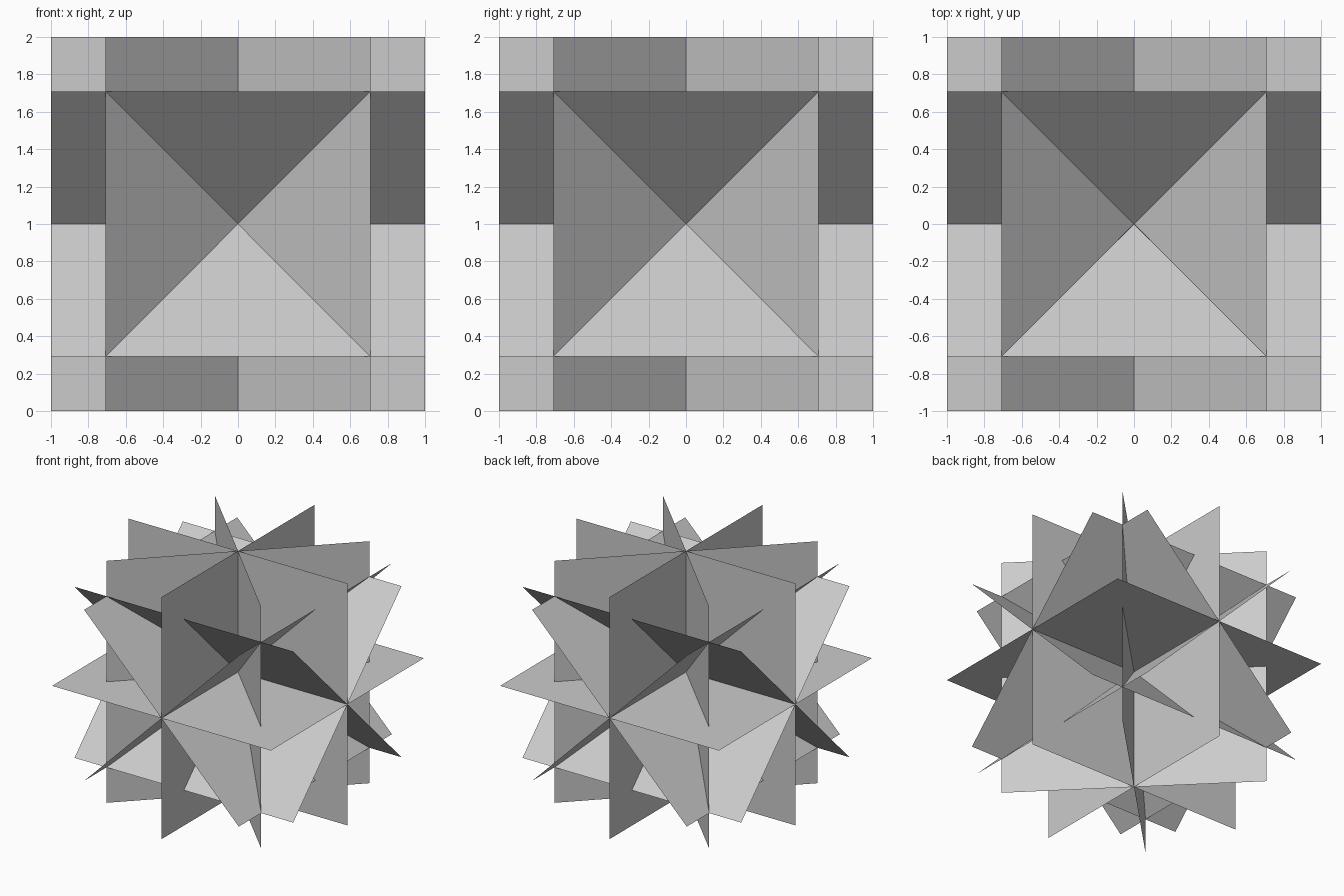
import bpy
from math import pi
from mathutils import Matrix, Vector

if "Cube" in bpy.data.objects:
    bpy.data.objects.remove(bpy.data.objects["Cube"])


def sheet(name, axis, angle):
    """Thin 2 x 2 square through the centre, turned about one axis."""
    bpy.ops.mesh.primitive_plane_add(size=2)
    ob = bpy.context.object
    ob.name = name
    # start in a plane that contains the turning axis
    base = Matrix.Rotation(pi / 2, 4, 'X') if axis == 'Z' else Matrix()
    ob.data.transform(Matrix.Rotation(angle, 4, axis) @ base)
    ob.location = Vector((0, 0, 1))
    return ob


# three upright and level sheets
sheet("level_sheet", 'X', 0)
sheet("front_sheet", 'X', pi / 2)
sheet("side_sheet", 'Y', pi / 2)

# two diagonal sheets about each axis
for axis in 'XYZ':
    for i, angle in enumerate((pi / 4, -pi / 4)):
        sheet(f"diagonal_sheet_{axis.lower()}_{i + 1}", axis, angle)
